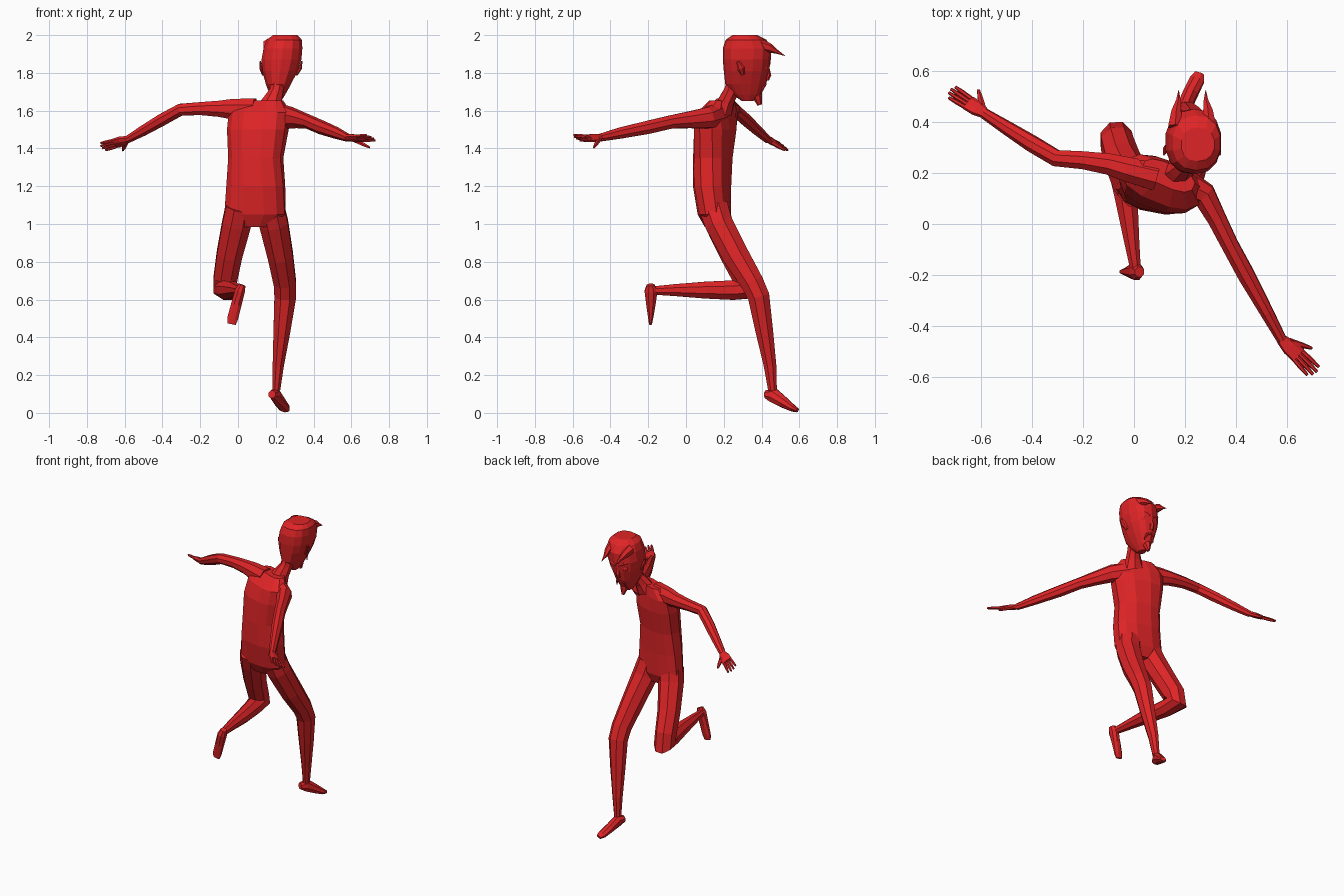
import bpy, bmesh, math
from mathutils import Vector

red = bpy.data.materials.new("red")
red.diffuse_color = (0.74, 0.018, 0.02, 1)


def finish(name, bm):
    bmesh.ops.recalc_face_normals(bm, faces=bm.faces)
    me = bpy.data.meshes.new(name)
    bm.to_mesh(me)
    bm.free()
    me.materials.append(red)
    ob = bpy.data.objects.new(name, me)
    bpy.context.collection.objects.link(ob)
    return ob


def loft(name, rings, ref=(1, 0, 0), sides=8, square=1.0, twist=None, level=False):
    """Tube through rings (centre, side radius, other radius)."""
    bm = bmesh.new()
    pts = [Vector(r[0]) for r in rings]
    loops = []
    for i, (c, *rad) in enumerate(rings):
        ra, rb = rad[0], rad[-1]
        back = (pts[i] - pts[max(i - 1, 0)]).normalized()
        ahead = (pts[min(i + 1, len(pts) - 1)] - pts[i]).normalized()
        t = Vector((0, 0, 1)) if level else (back + ahead).normalized()
        r = Vector(ref)
        if twist:
            r = Vector((math.cos(twist[i]), math.sin(twist[i]), 0))
        a = (r - t * r.dot(t)).normalized()
        b = t.cross(a)
        loop = []
        for k in range(sides):
            ang = 2 * math.pi * (k + 0.5) / sides
            u, v = math.cos(ang), math.sin(ang)
            u = math.copysign(abs(u) ** square, u)
            v = math.copysign(abs(v) ** square, v)
            loop.append(bm.verts.new(pts[i] + a * ra * u + b * rb * v))
        loops.append(loop)
    for lo, hi in zip(loops, loops[1:]):
        for k in range(sides):
            n = (k + 1) % sides
            bm.faces.new((lo[k], lo[n], hi[n], hi[k]))
    bm.faces.new(loops[0][::-1])
    bm.faces.new(loops[-1])
    return finish(name, bm)


# torso, twisted towards the shoulders
tw = [math.radians(d) for d in (-5, -6, -10, -14, -18, -22, -24)]
loft("torso", [
    ((0.09, 0.155, 0.985), 0.09, 0.055),
    ((0.09, 0.15, 1.05), 0.165, 0.085),
    ((0.094, 0.138, 1.2), 0.157, 0.096),
    ((0.094, 0.142, 1.35), 0.146, 0.098),
    ((0.105, 0.155, 1.5), 0.165, 0.102),
    ((0.115, 0.165, 1.59), 0.17, 0.085),
    ((0.135, 0.19, 1.655), 0.11, 0.045),
], sides=12, square=0.8, twist=tw, level=True)

# neck
loft("neck", [
    ((0.165, 0.195, 1.6), 0.075, 0.055),
    ((0.185, 0.215, 1.655), 0.052, 0.045),
    ((0.203, 0.238, 1.7), 0.039, 0.042),
    ((0.215, 0.27, 1.78), 0.042, 0.045),
])

# head, narrow chin to broad crown
loft("head", [
    ((0.207, 0.325, 1.65), 0.022, 0.028),
    ((0.209, 0.322, 1.685), 0.042, 0.075),
    ((0.214, 0.316, 1.74), 0.068, 0.108),
    ((0.222, 0.32, 1.81), 0.096, 0.12),
    ((0.23, 0.322, 1.87), 0.108, 0.127),
    ((0.238, 0.323, 1.93), 0.105, 0.128),
    ((0.245, 0.318, 1.975), 0.095, 0.108),
    ((0.25, 0.312, 2.0), 0.066, 0.066),
], sides=14, square=0.88, level=True)

# face details
for s, side in ((-1, "left"), (1, "right")):
    x = 0.228 + s * 0.058
    loft(side + "_horn", [
        ((x + s * 0.008, 0.38, 1.95), 0.032, 0.035),
        ((x + s * 0.004, 0.44, 1.933), 0.022, 0.025),
        ((x - s * 0.004, 0.485, 1.91), 0.01, 0.01),
        ((x - s * 0.005, 0.525, 1.89), 0.001),
    ], sides=6)
    bm = bmesh.new()
    bmesh.ops.create_uvsphere(bm, u_segments=10, v_segments=6, radius=0.021)
    bmesh.ops.translate(bm, verts=bm.verts,
                        vec=(0.221 + s * 0.045, 0.413, 1.83))
    finish(side + "_eye", bm)
    loft(side + "_brow", [
        ((0.224 + s * 0.012, 0.442, 1.848), 0.006),
        ((0.224 + s * 0.05, 0.432, 1.866), 0.009),
        ((0.224 + s * 0.082, 0.395, 1.875), 0.004)], ref=(0, 0, 1), sides=6)
    loft(side + "_moustache", [
        ((0.215, 0.42, 1.742), 0.008),
        ((0.215 + s * 0.025, 0.41, 1.728), 0.009),
        ((0.215 + s * 0.036, 0.397, 1.69), 0.002)], ref=(0, 1, 0), sides=6)
    loft(side + "_ear", [
        ((0.221 + s * 0.088, 0.30, 1.79), 0.007, 0.012),
        ((0.226 + s * 0.104, 0.29, 1.825), 0.009, 0.02),
        ((0.228 + s * 0.11, 0.275, 1.86), 0.004, 0.008)], sides=6)
loft("nose", [
    ((0.223, 0.43, 1.84), 0.01, 0.008),
    ((0.218, 0.432, 1.79), 0.016, 0.02),
    ((0.216, 0.425, 1.762), 0.014, 0.014)], sides=6)
loft("goatee", [
    ((0.21, 0.37, 1.715), 0.022, 0.03),
    ((0.209, 0.377, 1.675), 0.026, 0.026),
    ((0.209, 0.39, 1.63), 0.008, 0.012)], sides=6)

# arms
loft("left_arm", [
    ((0.09, 0.185, 1.605), 0.06, 0.065),
    ((-0.03, 0.215, 1.608), 0.052, 0.058),
    ((-0.1, 0.235, 1.61), 0.045, 0.046),
    ((-0.2, 0.25, 1.611), 0.038, 0.037),
    ((-0.305, 0.258, 1.605), 0.035, 0.034),
    ((-0.40, 0.315, 1.553), 0.034, 0.035),
    ((-0.50, 0.378, 1.495), 0.028, 0.03),
    ((-0.585, 0.432, 1.447), 0.022, 0.021),
], ref=(0, 1, 0))
loft("right_arm", [
    ((0.18, 0.17, 1.58), 0.06, 0.07),
    ((0.275, 0.115, 1.562), 0.05, 0.06),
    ((0.325, 0.02, 1.552), 0.04, 0.048),
    ((0.375, -0.08, 1.54), 0.036, 0.038),
    ((0.44, -0.2, 1.512), 0.036, 0.038),
    ((0.52, -0.345, 1.482), 0.028, 0.032),
    ((0.58, -0.455, 1.457), 0.021, 0.022),
], ref=(1, 0, 0))


def hand(side, wrist, palm_end, tip, across, thumb):
    """Flat palm, four fingers spread along 'across', and a thumb."""
    w, p, t, a = (Vector(v) for v in (wrist, palm_end, tip, across))
    a.normalize()
    loft(side + "_palm", [(w, 0.021, 0.018), (w.lerp(p, 0.5), 0.035, 0.018),
                          (p, 0.037, 0.014)], ref=a)
    for i in range(4):
        o = (i - 1.5) * 0.0165
        reach = 1.0 if i in (1, 2) else 0.88
        start = w.lerp(p, 0.85) + a * o
        end = p.lerp(t, reach) + a * o * 1.25
        loft(f"{side}_finger_{i + 1}",
             [(start, 0.009), (start.lerp(end, 0.6), 0.009), (end, 0.006)],
             ref=a, sides=6)
    th = Vector(thumb)
    base = w.lerp(p, 0.3) + a * 0.018
    loft(side + "_thumb", [(base, 0.014), (base.lerp(th, 0.6), 0.011),
                           (th, 0.006)], ref=p - w, sides=6)


hand("left", (-0.58, 0.43, 1.45), (-0.65, 0.475, 1.427), (-0.722, 0.522, 1.407),
     (0.025, 0.04, -0.035), (-0.61, 0.525, 1.39))
hand("right", (0.575, -0.45, 1.458), (0.645, -0.515, 1.453), (0.71, -0.585, 1.457),
     (0.05, 0.035, -0.03), (0.697, -0.487, 1.405))

# standing leg and foot
loft("right_leg", [
    ((0.17, 0.145, 1.09), 0.08, 0.085),
    ((0.19, 0.175, 1.0), 0.082, 0.08),
    ((0.225, 0.265, 0.83), 0.072, 0.076),
    ((0.248, 0.35, 0.69), 0.064, 0.066),
    ((0.25, 0.385, 0.615), 0.062, 0.062),
    ((0.232, 0.415, 0.43), 0.048, 0.05),
    ((0.213, 0.445, 0.25), 0.032, 0.036),
    ((0.203, 0.458, 0.12), 0.022, 0.025),
])
loft("right_foot", [
    ((0.18, 0.422, 0.098), 0.022, 0.022),
    ((0.198, 0.46, 0.095), 0.03, 0.042),
    ((0.223, 0.515, 0.057), 0.031, 0.032),
    ((0.247, 0.565, 0.025), 0.031, 0.02),
    ((0.256, 0.59, 0.014), 0.02, 0.012),
])

# raised leg, bent back at the knee
loft("left_leg", [
    ((0.01, 0.145, 1.09), 0.08, 0.085),
    ((-0.008, 0.175, 1.0), 0.082, 0.08),
    ((-0.045, 0.25, 0.84), 0.073, 0.076),
    ((-0.066, 0.315, 0.715), 0.068, 0.074),
    ((-0.07, 0.335, 0.655), 0.066, 0.083),
    ((-0.055, 0.25, 0.65), 0.058, 0.056),
    ((-0.03, 0.1, 0.65), 0.048, 0.048),
    ((-0.01, -0.06, 0.65), 0.033, 0.034),
    ((0.005, -0.17, 0.648), 0.023, 0.024),
])
loft("left_foot", [
    ((0.022, -0.188, 0.678), 0.02, 0.022),
    ((0.01, -0.185, 0.645), 0.029, 0.037),
    ((-0.01, -0.186, 0.57), 0.03, 0.026),
    ((-0.028, -0.187, 0.5), 0.031, 0.014),
    ((-0.034, -0.188, 0.47), 0.024, 0.008),
])
